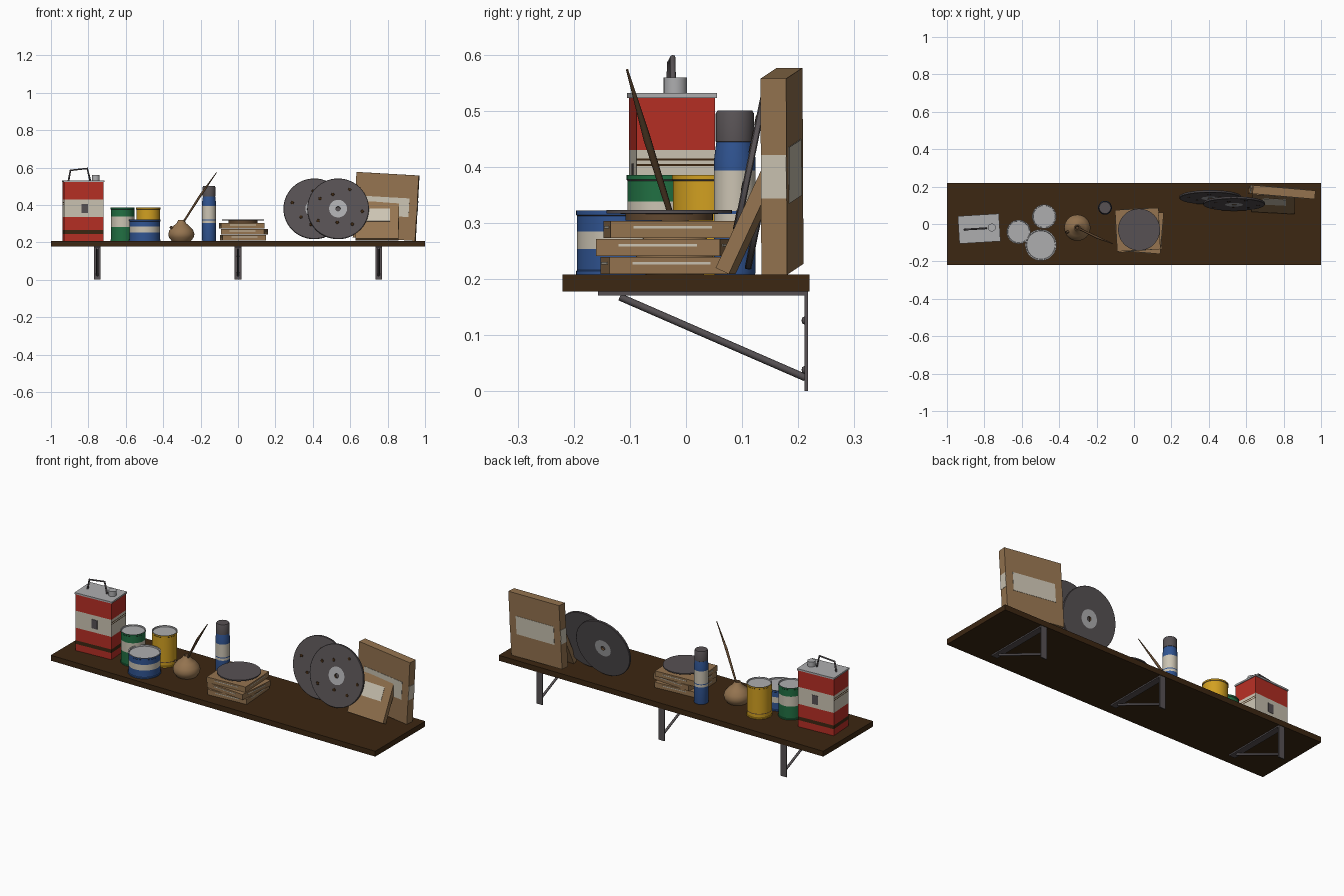
import bpy, bmesh, math, random
from mathutils import Matrix, Vector, Euler

if "Cube" in bpy.data.objects:
    bpy.data.objects.remove(bpy.data.objects["Cube"])

random.seed(4)
COLOURS = {
    "red": (0.47, 0.028, 0.018), "cream": (0.60, 0.55, 0.45), "dark_wood": (0.045, 0.020, 0.006),
    "cardboard": (0.30, 0.175, 0.08), "dark_grey": (0.095, 0.083, 0.088),
    "light_grey": (0.42, 0.42, 0.43), "blue": (0.03, 0.09, 0.29), "green": (0.015, 0.16, 0.055),
    "yellow": (0.64, 0.35, 0.015), "umber": (0.12, 0.065, 0.03),
}
MATS = {}
for n, c in COLOURS.items():
    MATS[n] = bpy.data.materials.new(n)
    MATS[n].diffuse_color = (*c, 1)


def place(loc, rot=(0, 0, 0)):
    return Matrix.Translation(loc) @ Euler([math.radians(a) for a in rot]).to_matrix().to_4x4()


def finish(name, bm, mats, M):
    bmesh.ops.recalc_face_normals(bm, faces=bm.faces[:])
    me = bpy.data.meshes.new(name)
    bm.to_mesh(me)
    bm.free()
    for m in mats:
        me.materials.append(MATS[m])
    ob = bpy.data.objects.new(name, me)
    ob.matrix_world = M
    bpy.context.collection.objects.link(ob)
    return ob


def box(name, size, M, mat, off=(0, 0, 0)):
    bm = bmesh.new()
    bmesh.ops.create_cube(bm, size=1)
    bmesh.ops.scale(bm, vec=size, verts=bm.verts)
    return finish(name, bm, [mat], M @ Matrix.Translation(off))


def lathe(name, profile, mats, M, sides=40):
    """Revolve (radius, height, colour of the band below the point) about local z."""
    bm = bmesh.new()
    names = sorted(set(mats))
    rings = []
    for r, z in profile:
        k = 1 if r == 0 else sides
        rings.append([bm.verts.new((r * math.cos(2 * math.pi * i / sides),
                                    r * math.sin(2 * math.pi * i / sides), z)) for i in range(k)])
    for a, b, m in zip(rings, rings[1:], mats):
        for i in range(sides):
            j = i + 1
            vs = [a[i % len(a)], a[j % len(a)], b[j % len(b)], b[i % len(b)]]
            f = bm.faces.new(list(dict.fromkeys(vs)))
            f.material_index = names.index(m)
    return finish(name, bm, names, M)


def tube(name, pts, radii, mat):
    cu = bpy.data.curves.new(name, "CURVE")
    cu.dimensions = "3D"
    cu.bevel_depth, cu.bevel_resolution, cu.use_fill_caps = 1, 2, True
    sp = cu.splines.new("POLY")
    sp.points.add(len(pts) - 1)
    for p, co, r in zip(sp.points, pts, radii):
        p.co, p.radius = (*co, 1), r
    cu.materials.append(MATS[mat])
    ob = bpy.data.objects.new(name, cu)
    bpy.context.collection.objects.link(ob)


TOP = 0.208

# Shelf board and its three brackets
box("shelf_board", (2, 0.44, 0.03), place((0, 0, 0.193)), "dark_wood")
for x in (-0.752, 0, 0.752):
    box("bracket_arm", (0.036, 0.374, 0.007), place((x, 0.03, 0.1745)), "dark_grey")
    box("bracket_wall_plate", (0.036, 0.006, 0.176), place((x, 0.214, 0.088)), "dark_grey")
    tube("bracket_strut", [(x, -0.118, 0.168), (x, 0.213, 0.024)], [0.0065] * 2, "dark_grey")
    for z in (0.038, 0.126):
        lathe("bracket_screw", [(0.007, 0), (0.005, 0.004), (0, 0.005)], ["dark_grey"] * 2,
              place((x, 0.211, z), (90, 0, 0)), 12)

# Rectangular solvent can with painted bands
can = place((-0.828, -0.025, TOP), (0, 0, 3.5))
bm = bmesh.new()
bmesh.ops.create_cube(bm, size=1)
bmesh.ops.scale(bm, vec=(0.212, 0.14, 0.315), verts=bm.verts)
bmesh.ops.translate(bm, vec=(0, 0, 0.1575), verts=bm.verts)
for z in (0.037, 0.057, 0.127, 0.193, 0.197, 0.203, 0.207, 0.222):
    bmesh.ops.bisect_plane(bm, geom=bm.verts[:] + bm.edges[:] + bm.faces[:],
                           plane_co=(0, 0, z), plane_no=(0, 0, 1))
bm.normal_update()
for f in bm.faces:
    z = f.calc_center_median().z
    if 0.127 < z < 0.222:
        f.material_index = 1
        if abs(f.normal.x) > 0.5 and (0.193 < z < 0.197 or 0.203 < z < 0.207):
            f.material_index = 2
    elif 0.037 < z < 0.057:
        f.material_index = 2
finish("solvent_can", bm, ["red", "cream", "dark_wood"], can)
box("solvent_can_lid", (0.22, 0.148, 0.009), can, "light_grey", (0, 0, 0.319))
for s in (-1, 1):
    box("solvent_can_emblem", (0.035, 0.002, 0.05), can, "dark_grey", (0.005, s * 0.0705, 0.173))
lathe("solvent_can_cap", [(0.021, 0), (0.021, 0.028), (0, 0.028)], ["light_grey"] * 2,
      can @ Matrix.Translation((0.068, 0.002, 0.323)), 24)
handle = [(-0.078, 0, 0.322), (-0.068, 0, 0.377), (0.022, 0, 0.387), (0.038, 0, 0.322)]
tube("solvent_can_handle", [can @ Vector(p) for p in handle], [0.005] * 4, "dark_grey")


# Round paint tins: body bands, label and rimmed lid
def tin(name, x, y, r, h, paint, lo, hi, label):
    prof = [(0, 0), (r, 0), (r, 0.006), (r * .975, 0.008), (r * .975, lo), (r * .975, hi),
            (r * .975, h - 0.01), (r, h - 0.008), (r, h), (r * .92, h), (r * .9, h - 0.006), (0, h - 0.006)]
    g = "light_grey"
    lathe(name, prof, ["dark_grey", paint, paint, paint, label, paint, "dark_grey", paint, g, g, g],
          place((x, y, TOP)))


tin("green_paint_tin", -0.617, -0.042, 0.064, 0.177, "green", 0.075, 0.13, "cream")
tin("yellow_paint_tin", -0.48, 0.04, 0.065, 0.177, "yellow", 0.026, 0.03, "umber")
tin("blue_paint_tin", -0.498, -0.112, 0.084, 0.114, "blue", 0.045, 0.077, "cream")

# Round pot with a small side hole and a thin brush standing in it
lathe("round_pot", [(0, 0), (0.052, 0), (0.066, 0.018), (0.07, 0.036), (0.064, 0.056), (0.045, 0.078),
                    (0.025, 0.094), (0.016, 0.112), (0.012, 0.112), (0.008, 0.1), (0, 0.1)],
      ["cardboard"] * 8 + ["umber"] * 2, place((-0.303, -0.02, TOP)), 32)
tube("pot_spout", [(-0.335, -0.035, 0.263), (-0.362, -0.045, 0.283)], [0.009, 0.007], "umber")
tube("brush_stick", [(-0.307, -0.018, 0.285), (-0.2, -0.07, 0.452), (-0.115, -0.105, 0.573)],
     [0.005, 0.007, 0.002], "umber")

# Spray can
lathe("spray_can", [(0, 0), (0.036, 0), (0.037, 0.004), (0.037, 0.095), (0.037, 0.108), (0.037, 0.113),
                    (0.037, 0.185), (0.037, 0.205), (0.033, 0.236), (0.034, 0.237), (0.034, 0.287),
                    (0.031, 0.292), (0, 0.292)],
      ["dark_grey", "blue", "blue", "cream", "blue", "cream", "blue", "blue"] + ["dark_grey"] * 4,
      place((-0.155, 0.087, TOP)))

# Stack of flat boxes with printed edge lines, topped by a grinding disc
for i, (x, y, a) in enumerate(((0.026, -0.034, 4), (0.034, -0.04, -5), (0.02, -0.03, 3))):
    M = place((x, y, TOP + 0.016 + i * 0.032), (0, 0, a))
    box("flat_box", (0.232, 0.222, 0.030), M, "cardboard")
    for s in (-1, 1):
        box("flat_box_side_line", (0.002, 0.14, 0.004), M, "cream", (s * 0.1165, 0, 0.004))
        box("flat_box_front_line", (0.14, 0.002, 0.004), M, "cream", (0, s * 0.1115, 0.004))
lathe("grinding_disc", [(0, 0), (0.078, 0), (0.078, 0.012), (0.112, 0.013), (0.112, 0.019), (0, 0.019)],
      ["umber", "umber"] + ["dark_grey"] * 3, place((0.027, -0.03, 0.304)), 48)

# Two big leaning wheels with paper centres and stains
for name, x, y in (("rear_wheel", 0.408, 0.143), ("front_wheel", 0.535, 0.109)):
    M = place((x, y, 0.379), (78.5, 0, 0))
    prof = [(0.012, -0.006), (0.012, 0.006), (0.048, 0.006), (0.163, 0.006), (0.165, 0.004),
            (0.165, -0.004), (0.163, -0.006), (0.048, -0.006), (0.012, -0.006)]
    g = "dark_grey"
    lathe(name, prof, ["umber", "light_grey", g, g, g, g, g, "light_grey"], M, 56)
    for i in range(7):
        a, r = i * 0.9 + random.uniform(-.2, .2), random.uniform(0.07, 0.135)
        lathe("wheel_stain", [(0.009, 0), (0.008, 0.001), (0, 0.001)], ["dark_wood"] * 2,
              M @ Matrix.Translation((r * math.cos(a), r * math.sin(a), 0.006)), 8)

# Tall carton standing at the back with labels on three sides
big = place((0.792, 0.171, 0.392), (0, 3.3, -5))
box("tall_carton", (0.335, 0.046, 0.35), big, "cardboard")
for s in (-1, 1):
    box("tall_carton_label", (0.25, 0.002, 0.1), big, "cream", (0, s * 0.0235, 0))
    box("tall_carton_end_label", (0.002, 0.045, 0.078), big, "cream", (s * 0.168, 0, 0))

# Small carton leaning on it
small = place((0.745, 0.117, 0.314), (-25, 0, -3))
box("small_carton", (0.23, 0.026, 0.22), small, "cardboard")
box("small_carton_label", (0.125, 0.002, 0.075), small, "cream", (0.005, -0.0135, 0.03))

# Smooth rounded parts, keep edges crisp
for ob in bpy.data.objects:
    ob.select_set(ob.type == "MESH")
bpy.context.view_layer.objects.active = bpy.data.objects["shelf_board"]
bpy.ops.object.shade_smooth_by_angle(angle=math.radians(35))

for m in bpy.data.materials:
    if m.users and not m.is_grease_pencil:
        m.use_nodes = True
        m.node_tree.nodes["Principled BSDF"].inputs["Base Color"].default_value = m.diffuse_color
